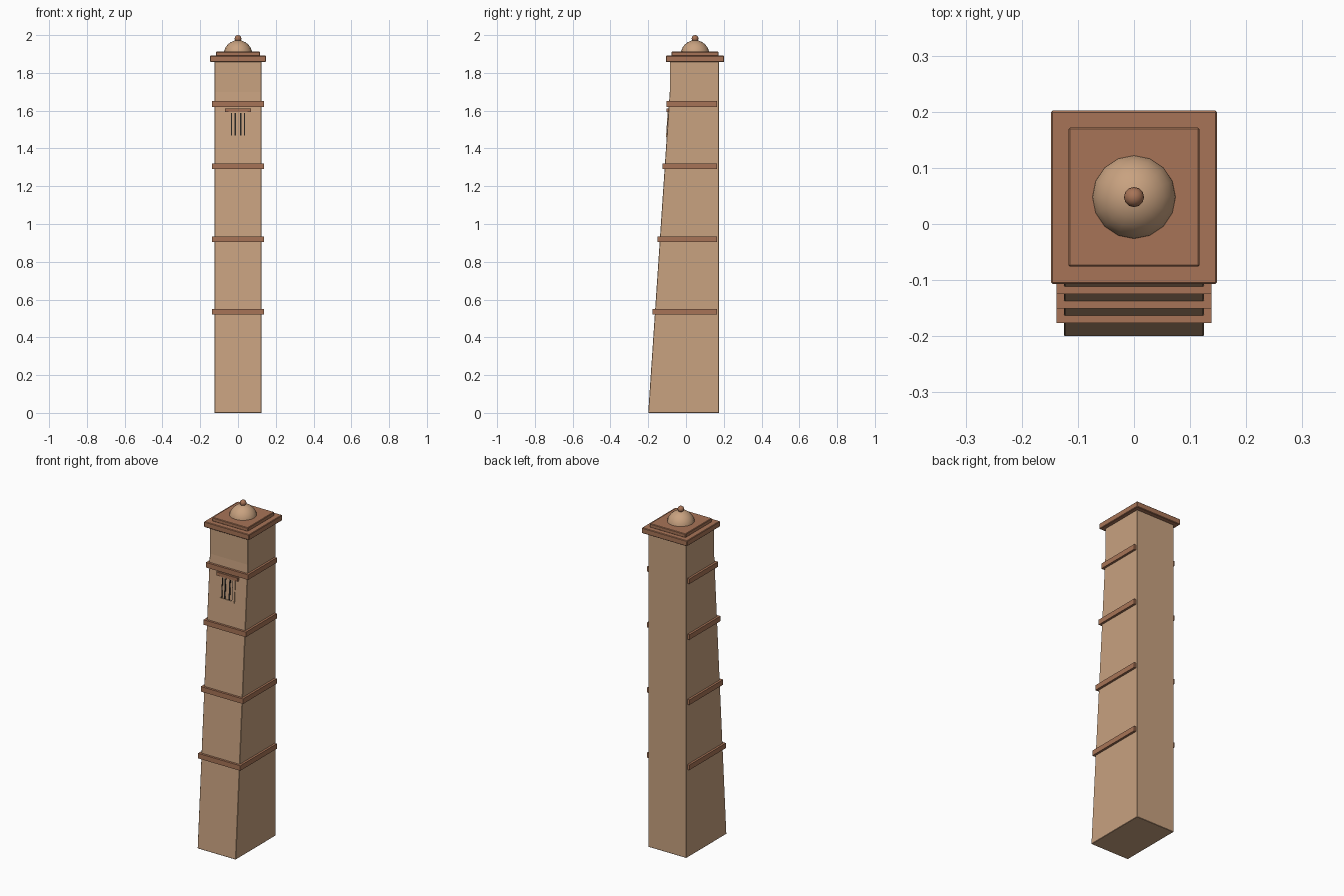
import bpy
import bmesh
import math
from mathutils import Vector

cube = bpy.data.objects.get("Cube")
if cube:
    bpy.data.objects.remove(cube, do_unlink=True)


def material(name, rgb):
    m = bpy.data.materials.new(name)
    m.use_nodes = True
    m.diffuse_color = (*rgb, 1)
    m.node_tree.nodes["Principled BSDF"].inputs["Base Color"].default_value = (*rgb, 1)
    return m


sandstone = material("sandstone", (0.58, 0.36, 0.215))
terracotta = material("terracotta", (0.39, 0.175, 0.095))
dark_iron = material("dark iron", (0.02, 0.018, 0.016))


def finish(name, bm, mat, bevel=0):
    mesh = bpy.data.meshes.new(name)
    bmesh.ops.recalc_face_normals(bm, faces=bm.faces)
    bm.to_mesh(mesh)
    bm.free()
    mesh.materials.append(mat)
    obj = bpy.data.objects.new(name, mesh)
    bpy.context.collection.objects.link(obj)
    if bevel:
        mod = obj.modifiers.new("soft edges", "BEVEL")
        mod.width = bevel
        mod.segments = 1
    return obj


def prism(name, profile, half_width, mat, bevel=0):
    """Extrude a (y, z) side profile across x."""
    bm = bmesh.new()
    face = bm.faces.new([bm.verts.new((-half_width, y, z)) for y, z in profile])
    ext = bmesh.ops.extrude_face_region(bm, geom=[face])
    verts = [v for v in ext["geom"] if isinstance(v, bmesh.types.BMVert)]
    bmesh.ops.translate(bm, verts=verts, vec=(2 * half_width, 0, 0))
    return finish(name, bm, mat, bevel)


def slab(name, half_width, y0, y1, z0, z1, mat, bevel=0):
    return prism(name, [(y0, z0), (y1, z0), (y1, z1), (y0, z1)], half_width, mat, bevel)


def ball(name, radius, y, z, segments, rings, mat):
    bm = bmesh.new()
    bmesh.ops.create_uvsphere(bm, u_segments=segments, v_segments=rings, radius=radius)
    bmesh.ops.translate(bm, verts=bm.verts, vec=(0, y, z))
    obj = finish(name, bm, mat)
    obj.data.shade_smooth()
    return obj


# Shaft: vertical back, battered front that turns upright near the top
FOOT, HEAD, BEND, BACK, TOP = -0.2, -0.086, 1.7, 0.175, 1.86


def front_y(z):
    return FOOT + (HEAD - FOOT) * min(z / BEND, 1)


prism("tower_shaft", [(FOOT, 0), (BACK, 0), (BACK, TOP), (HEAD, TOP), (HEAD, BEND)],
      0.125, sandstone, 0.002)

# String courses wrapping the front and sides
for i, z in enumerate((0.535, 0.92, 1.305, 1.635)):
    slab(f"band_{i + 1}", 0.138, front_y(z) - 0.012, 0.165, z - 0.015, z + 0.015, terracotta)

# Stepped cornice, dome and finial
slab("cornice", 0.148, -0.107, 0.202, 1.858, 1.891, terracotta, 0.003)
slab("cornice_step", 0.117, -0.076, 0.172, 1.889, 1.912, terracotta, 0.003)
ball("dome", 0.076, 0.048, 1.897, 16, 12, sandstone)
ball("finial", 0.018, 0.048, 1.982, 12, 8, terracotta)

# Window on the battered front: frame, bars and lintel
W_BOTTOM, W_TOP = 1.46, 1.595


def window_strip(name, x, half_width, z0, z1, depth, mat):
    obj = prism(name, [(front_y(z0) - depth, z0), (front_y(z0) + 0.005, z0),
                       (front_y(z1) + 0.005, z1), (front_y(z1) - depth, z1)],
                half_width, mat)
    obj.location = Vector((x, 0, 0))


for side, sx in (("left", 1), ("right", -1)):
    window_strip(f"window_jamb_{side}", sx * 0.043, 0.007, W_BOTTOM, W_TOP, 0.004, sandstone)
    window_strip(f"window_jamb_edge_{side}", sx * 0.034, 0.002, W_BOTTOM, W_TOP, 0.003, dark_iron)
    window_strip(f"window_bar_{side}", sx * 0.015, 0.004, W_BOTTOM, W_TOP, 0.003, dark_iron)
window_strip("window_sill", 0, 0.05, W_BOTTOM, W_BOTTOM + 0.008, 0.005, sandstone)
window_strip("window_head", 0, 0.05, W_TOP - 0.008, W_TOP, 0.005, sandstone)
slab("window_lintel", 0.07, front_y(1.6) - 0.01, front_y(1.6) + 0.01, 1.592, 1.612, terracotta)
